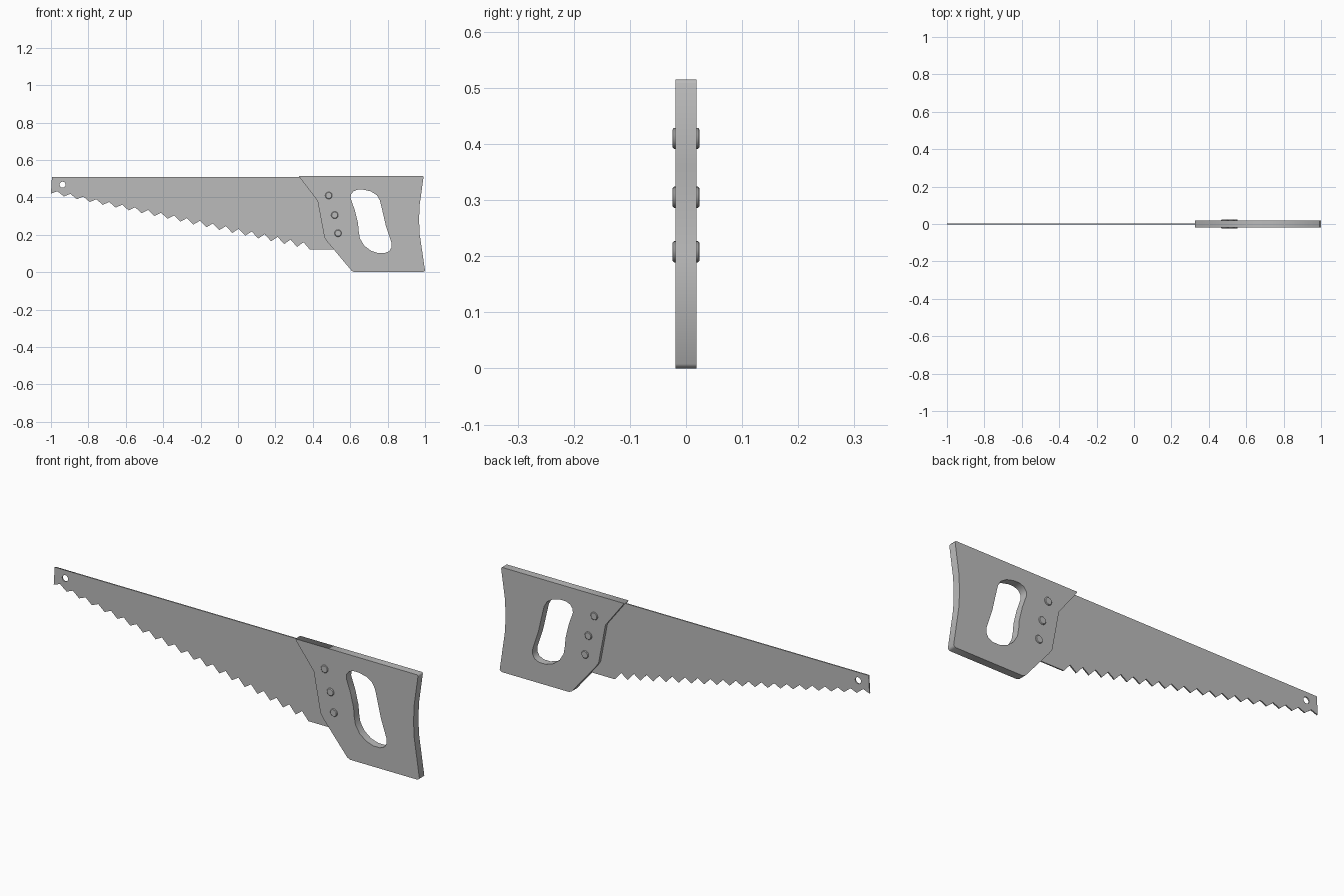
import bpy, bmesh, math

cube = bpy.data.objects.get("Cube")
if cube:
    bpy.data.objects.remove(cube, do_unlink=True)

grey = bpy.data.materials.new("plain_grey")
grey.use_nodes = True
colour = (0.5, 0.5, 0.5, 1)
grey.diffuse_color = colour
grey.node_tree.nodes["Principled BSDF"].inputs["Base Color"].default_value = colour


def add_object(name, bm):
    """Finish a bmesh as an object with the shared material."""
    bmesh.ops.recalc_face_normals(bm, faces=bm.faces)
    mesh = bpy.data.meshes.new(name)
    bm.to_mesh(mesh)
    bm.free()
    mesh.materials.clear()
    mesh.materials.append(grey)
    ob = bpy.data.objects.new(name, mesh)
    bpy.context.collection.objects.link(ob)
    return ob


def plate(name, outlines, half_thickness):
    """Extrude closed x-z outlines (the first outer, the rest holes) along y."""
    curve = bpy.data.curves.new(name + "_profile", "CURVE")
    curve.dimensions = "2D"
    curve.fill_mode = "BOTH"
    curve.extrude = half_thickness
    for points in outlines:
        spline = curve.splines.new("POLY")
        spline.points.add(len(points) - 1)
        for p, (x, z) in zip(spline.points, points):
            p.co = (x, z, 0, 1)
        spline.use_cyclic_u = True
    temp = bpy.data.objects.new(name + "_profile", curve)
    bpy.context.collection.objects.link(temp)
    evaluated = temp.evaluated_get(bpy.context.evaluated_depsgraph_get())
    bm = bmesh.new()
    bm.from_mesh(evaluated.to_mesh())
    bpy.data.objects.remove(temp, do_unlink=True)
    bmesh.ops.remove_doubles(bm, verts=bm.verts, dist=0.0002)
    for v in bm.verts:
        x, z, y = v.co
        v.co = (x, y, z)
    return add_object(name, bm)


# Blade: tapered sheet with a toothed lower edge and a hanging hole
TEETH = 20
LEFT, RIGHT, Z_LEFT, Z_RIGHT = -1.0, 0.385, 0.42, 0.12
blade = [(0.56, 0.508), (-0.995, 0.508)]
for i in range(2 * TEETH + 1):
    t = i / (2 * TEETH)
    lift = (0.02 + 0.013 * t) if i % 2 else 0
    blade.append((LEFT + (RIGHT - LEFT) * t, Z_LEFT + (Z_RIGHT - Z_LEFT) * t + lift))
blade.append((0.56, 0.12))
hang_hole = [(-0.938 + 0.016 * math.cos(a * math.tau / 16),
              0.468 + 0.016 * math.sin(a * math.tau / 16)) for a in range(16)]
plate("blade", [blade, hang_hole], 0.003)

# Handle: thick board with a slanted grip opening
handle = [(0.325, 0.515), (0.332, 0.503), (0.425, 0.382), (0.462, 0.186),
          (0.478, 0.162), (0.607, 0.008), (0.622, 0), (0.99, 0), (1.0, 0.008),
          (0.971, 0.205), (0.968, 0.28), (0.971, 0.36), (0.992, 0.508), (0.988, 0.515)]
grip = [(0.602, 0.395), (0.604, 0.415), (0.617, 0.432), (0.64, 0.441),
        (0.67, 0.441), (0.71, 0.432), (0.742, 0.412), (0.758, 0.385),
        (0.768, 0.345), (0.79, 0.25), (0.82, 0.16), (0.822, 0.135),
        (0.81, 0.113), (0.785, 0.102), (0.75, 0.102), (0.71, 0.115),
        (0.675, 0.142), (0.652, 0.18), (0.645, 0.22), (0.642, 0.26), (0.625, 0.33)]
plate("handle", [handle, grip], 0.019)

# Screws: bevelled pins showing on both faces of the handle
for n, (x, z) in enumerate([(0.485, 0.41), (0.517, 0.305), (0.535, 0.208)]):
    bm = bmesh.new()
    bmesh.ops.create_cone(bm, cap_ends=True, segments=20, radius1=0.019,
                          radius2=0.019, depth=0.048)
    rims = [e for e in bm.edges if abs(e.verts[0].co.z - e.verts[1].co.z) < 0.001]
    bmesh.ops.bevel(bm, geom=rims, offset=0.003, segments=1, affect="EDGES")
    screw = add_object(f"screw_{n + 1}", bm)
    screw.location = (x, 0, z)
    screw.rotation_euler.x = math.pi / 2
    bpy.ops.object.select_all(action="DESELECT")
    screw.select_set(True)
    bpy.context.view_layer.objects.active = screw
    bpy.ops.object.shade_smooth_by_angle(angle=math.radians(30))
